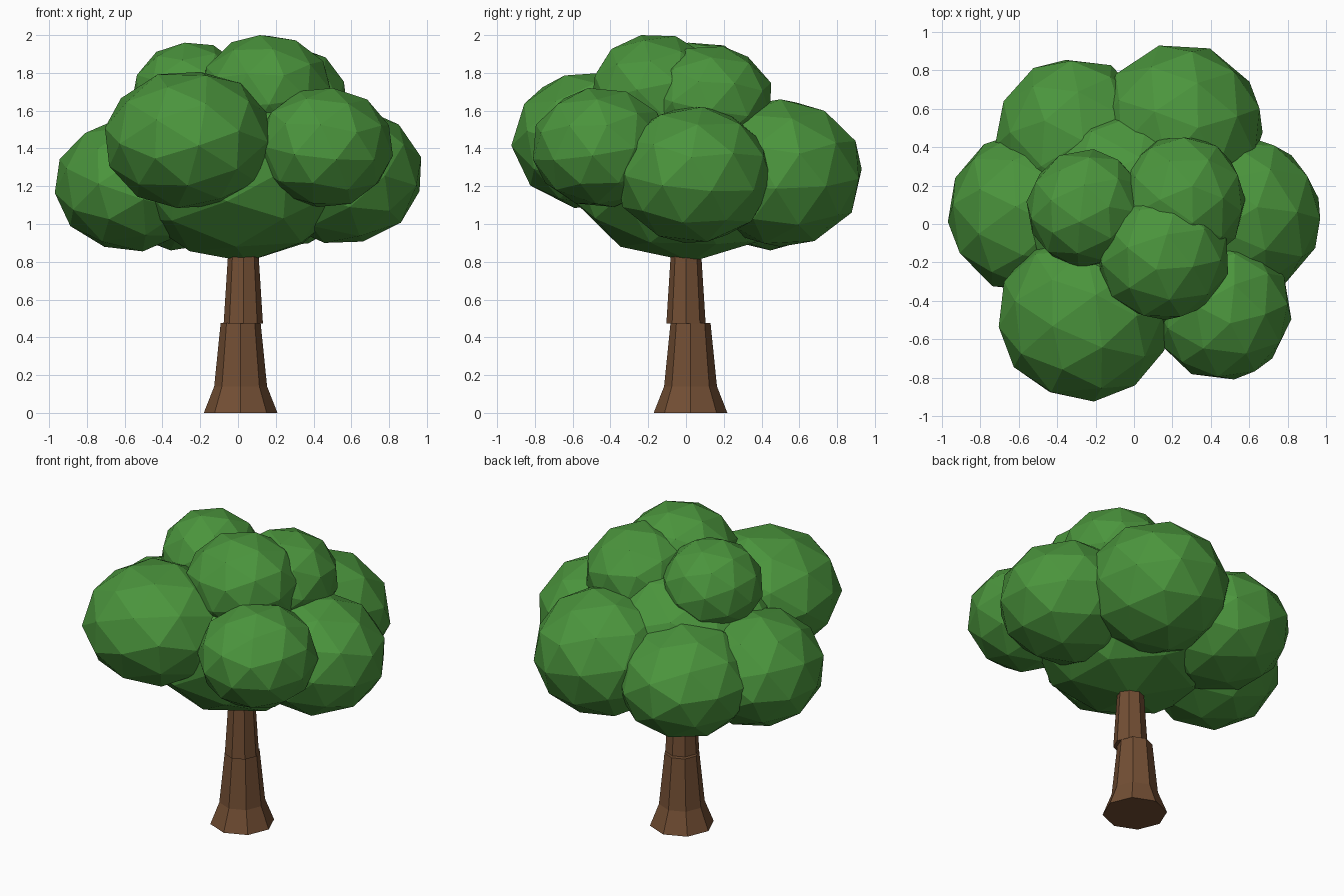
import bpy, bmesh, random
from mathutils import Euler, Vector, Matrix

random.seed(4)
cube = bpy.data.objects.get("Cube")
if cube:
    bpy.data.objects.remove(cube, do_unlink=True)


def material(name, color):
    mat = bpy.data.materials.new(name)
    mat.use_nodes = True
    mat.diffuse_color = color
    node = next(n for n in mat.node_tree.nodes if n.type == "BSDF_PRINCIPLED")
    node.inputs["Base Color"].default_value = color
    node.inputs["Roughness"].default_value = 0.9
    return mat


leaf = material("leaf_green", (0.070, 0.300, 0.046, 1))
bark = material("bark_brown", (0.170, 0.077, 0.034, 1))


def add_object(name, bm, mat):
    mesh = bpy.data.meshes.new(name)
    bm.to_mesh(mesh)
    bm.free()
    mesh.materials.append(mat)
    obj = bpy.data.objects.new(name, mesh)
    bpy.context.collection.objects.link(obj)
    return obj


def trunk_part(name, center, rings, sides=8):
    """Capped octagonal column through (height, radius) rings."""
    bm = bmesh.new()
    loops = []
    for z, r in rings:
        circle = bmesh.ops.create_circle(
            bm, segments=sides, radius=r,
            matrix=Matrix.Translation((center[0], center[1], z)))
        loops.append(circle["verts"])
    for low, high in zip(loops, loops[1:]):
        for i in range(sides):
            j = (i + 1) % sides
            bm.faces.new((low[i], low[j], high[j], high[i]))
    bm.faces.new(loops[0])
    bm.faces.new(loops[-1])
    bmesh.ops.recalc_face_normals(bm, faces=bm.faces)
    return add_object(name, bm, bark)


def leaf_clump(name, center, radius, height):
    """Faceted, squashed ball, turned at random and fitted to its half sizes."""
    bm = bmesh.new()
    bmesh.ops.create_icosphere(bm, subdivisions=2, radius=1)
    turn = Euler([random.uniform(0, 6.28) for _ in range(3)]).to_matrix()
    bmesh.ops.transform(bm, matrix=turn.to_4x4(), verts=bm.verts)
    size = Vector((radius, radius, height))
    reach = [max(v.co[i] for v in bm.verts) for i in range(3)]
    for v in bm.verts:
        v.co = Vector(center) + Vector(v.co[i] * size[i] / reach[i] for i in range(3))
    return add_object(name, bm, leaf)


# Trunk: flared lower part and a narrower, slightly offset upper part
trunk_part("lower_trunk", (0.014, 0.024), [(0, 0.195), (0.14, 0.14), (0.475, 0.106)])
trunk_part("upper_trunk", (0.028, 0.0), [(0.473, 0.104), (0.82, 0.082), (1.2, 0.06)])

# Crown: core, ring of side clumps, three top clumps
clumps = {
    "crown_core": ((0.01, 0.0, 1.3), 0.61, 0.5),
    "right_clump": ((-0.56, 0.06, 1.21), 0.41, 0.355),
    "left_clump": ((0.55, 0.04, 1.26), 0.42, 0.36),
    "front_right_clump": ((-0.26, -0.48, 1.445), 0.445, 0.36),
    "front_left_clump": ((0.46, -0.45, 1.405), 0.36, 0.315),
    "back_left_clump": ((0.24, 0.5, 1.27), 0.43, 0.39),
    "back_right_clump": ((-0.31, 0.44, 1.21), 0.415, 0.35),
    "top_right_clump": ((-0.25, 0.08, 1.68), 0.31, 0.28),
    "top_left_clump": ((0.25, 0.12, 1.65), 0.33, 0.29),
    "top_front_clump": ((0.15, -0.16, 1.7), 0.34, 0.3),
}
for name, (center, radius, height) in clumps.items():
    leaf_clump(name, center, radius, height)
